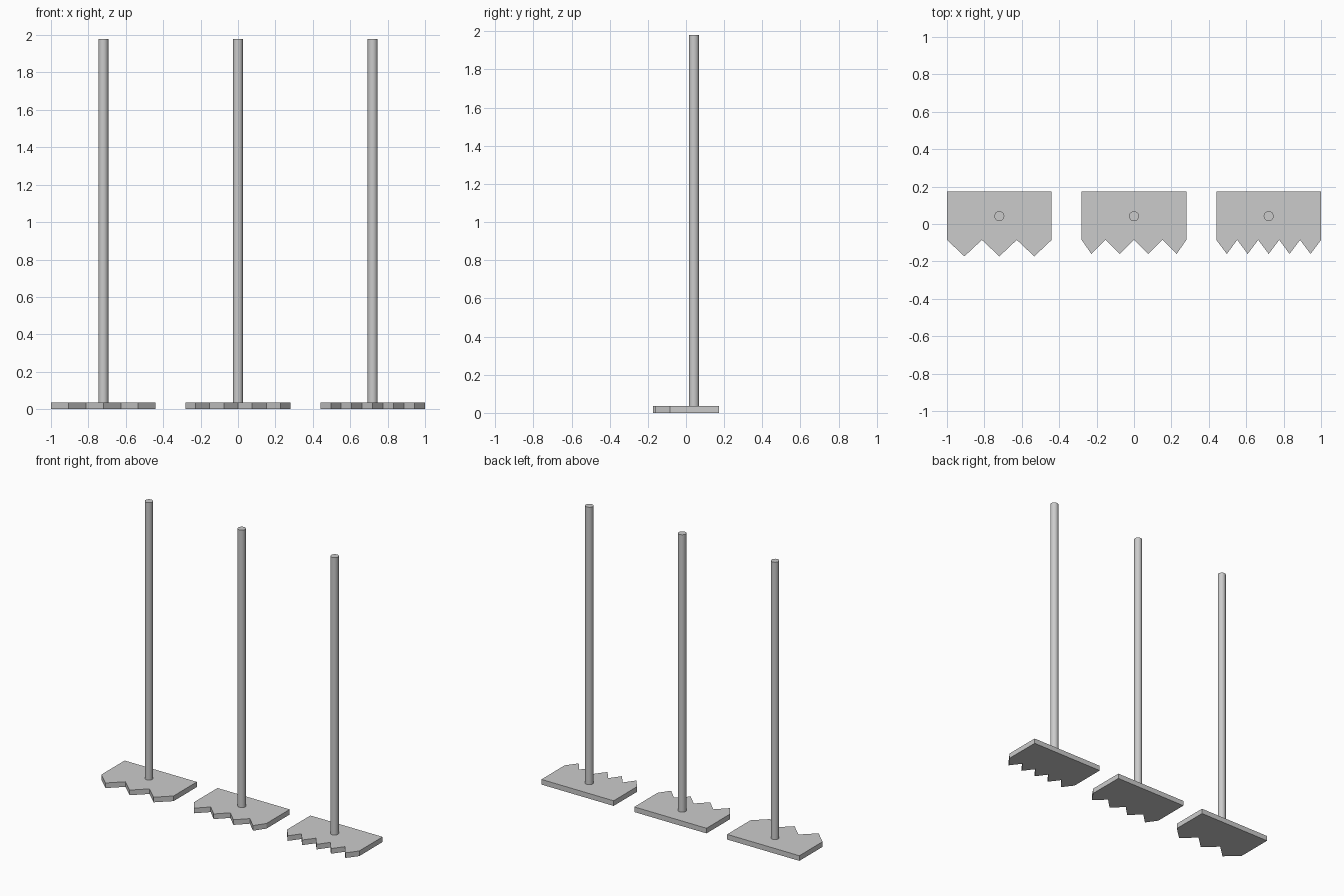
import bpy, bmesh

if "Cube" in bpy.data.objects:
    bpy.data.objects.remove(bpy.data.objects["Cube"])

BACK, VALLEY = 0.173, -0.085
PLATE_H, TOP = 0.036, 1.98
POLE_Y, POLE_R = 0.042, 0.0265
HALF_W = 0.28


def toothed_plate(name, cx, tips, valleys, tip_y):
    # Outline: back edge, then alternating teeth along the front
    front = [(x, tip_y) for x in tips] + [(x, VALLEY) for x in valleys]
    front += [(-HALF_W, VALLEY), (HALF_W, VALLEY)]
    outline = [(HALF_W, BACK), (-HALF_W, BACK)] + sorted(front)
    bm = bmesh.new()
    face = bm.faces.new([bm.verts.new((x, y, 0)) for x, y in outline])
    ext = bmesh.ops.extrude_face_region(bm, geom=[face])
    verts = [g for g in ext["geom"] if isinstance(g, bmesh.types.BMVert)]
    bmesh.ops.translate(bm, verts=verts, vec=(0, 0, PLATE_H))
    bmesh.ops.recalc_face_normals(bm, faces=bm.faces)
    mesh = bpy.data.meshes.new(name)
    bm.to_mesh(mesh)
    bm.free()
    obj = bpy.data.objects.new(name, mesh)
    obj.location.x = cx
    bpy.context.collection.objects.link(obj)


def handle(name, cx):
    # Straight round pole standing on the plate
    bpy.ops.mesh.primitive_cylinder_add(
        vertices=32, radius=POLE_R, depth=TOP - PLATE_H,
        location=(cx, POLE_Y, (TOP + PLATE_H) / 2))
    bpy.context.object.name = name
    bpy.ops.object.shade_smooth_by_angle()


# label, centre x, tooth count, tooth pitch, tip y
tools = [
    ("coarse", -0.72, 3, 2 * HALF_W / 3, -0.173),
    ("medium", 0.0, 4, 0.152, -0.16),
    ("fine", 0.72, 5, 2 * HALF_W / 5, -0.16),
]
for label, cx, n, pitch, tip_y in tools:
    tips = [(i - (n - 1) / 2) * pitch for i in range(n)]
    valleys = [t + pitch / 2 for t in tips[:-1]]
    toothed_plate(label + "_toothed_plate", cx, tips, valleys, tip_y)
    handle(label + "_handle", cx)
